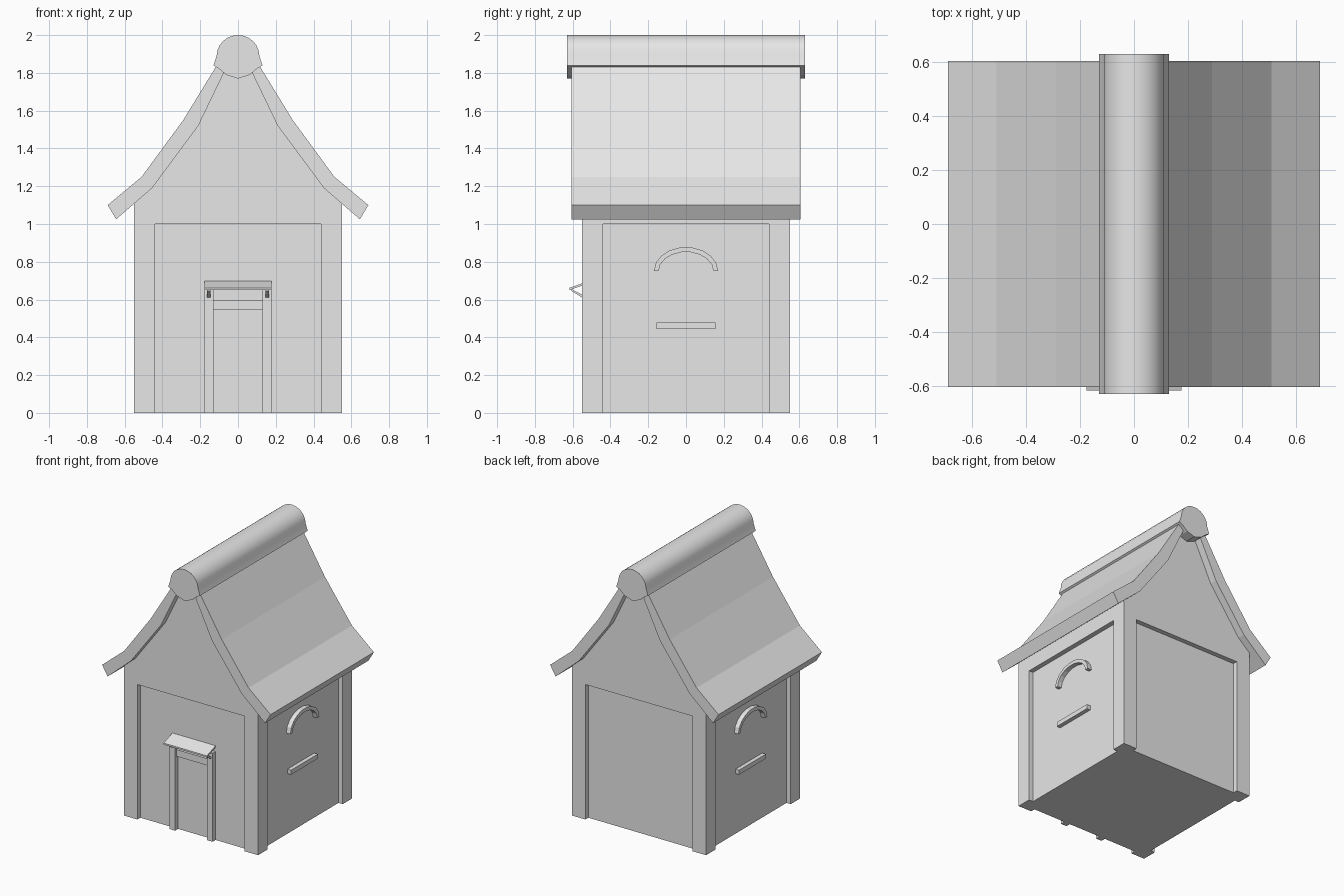
import bpy, bmesh, math
from mathutils import Vector

if "Cube" in bpy.data.objects:
    bpy.data.objects.remove(bpy.data.objects["Cube"], do_unlink=True)

GREY = (0.8, 0.8, 0.8, 1.0)
stone = bpy.data.materials.new("plain_grey")
stone.use_nodes = True
stone.diffuse_color = GREY
stone.node_tree.nodes["Principled BSDF"].inputs["Base Color"].default_value = GREY


def finish(name, bm):
    bmesh.ops.recalc_face_normals(bm, faces=bm.faces[:])
    mesh = bpy.data.meshes.new(name)
    bm.to_mesh(mesh)
    bm.free()
    mesh.materials.append(stone)
    obj = bpy.data.objects.new(name, mesh)
    bpy.context.collection.objects.link(obj)
    return obj


def add_prism(bm, points, start, end, axis="Y"):
    """Extrude a profile: (x, z) points along Y, or (y, z) points along X."""
    if axis == "Y":
        corners = [Vector((a, start, b)) for a, b in points]
        offset = Vector((0, end - start, 0))
    else:
        corners = [Vector((start, a, b)) for a, b in points]
        offset = Vector((end - start, 0, 0))
    base = bm.faces.new([bm.verts.new(c) for c in corners])
    grown = bmesh.ops.extrude_face_region(bm, geom=[base], use_keep_orig=True)
    moved = [g for g in grown["geom"] if isinstance(g, bmesh.types.BMVert)]
    bmesh.ops.translate(bm, verts=moved, vec=offset)


def prism(name, points, start, end, axis="Y"):
    bm = bmesh.new()
    add_prism(bm, points, start, end, axis)
    return finish(name, bm)


def rect(a0, a1, b0, b1):
    return [(a0, b0), (a1, b0), (a1, b1), (a0, b1)]


def mirrored(half):
    """Close a right-hand half profile by mirroring it in x."""
    return half + [(-x, z) for x, z in reversed(half) if x > 0]


WALL, PANEL, INSET = 0.55, 0.44, 0.515

# Roof slope lines: outer from eave to ridge, inner from eave to ridge
outer = [(0.69, 1.10), (0.51, 1.25), (0.29, 1.55), (0.10, 1.86), (0, 1.93)]
inner = [(0.645, 1.025), (0.455, 1.19), (0.21, 1.52), (0.07, 1.81), (0, 1.86)]

# House body with gables, panels sunk into all four sides
body = prism("walls", mirrored([(WALL, 0), (WALL, 1.11)] + inner[1:]), -WALL, WALL)
cut = bmesh.new()
for s in (-1, 1):
    add_prism(cut, rect(-PANEL, PANEL, -0.1, 1), s * INSET, s * 0.8, "Y")
    add_prism(cut, rect(-PANEL, PANEL, -0.1, 1), s * INSET, s * 0.8, "X")
cutter = finish("panel_cutter", cut)
cutter.hide_render = True
mod = body.modifiers.new("panels", "BOOLEAN")
mod.operation = "DIFFERENCE"
mod.solver = "EXACT"
mod.object = cutter
bpy.context.view_layer.update()
cut_mesh = bpy.data.meshes.new_from_object(
    body.evaluated_get(bpy.context.evaluated_depsgraph_get()))
body.modifiers.clear()
body.data = cut_mesh
bpy.data.objects.remove(cutter, do_unlink=True)

# Flared roof as one bent slab
roof_profile = outer + [(-x, z) for x, z in reversed(outer[:-1])]
roof_profile += [(-x, z) for x, z in inner] + list(reversed(inner[:-1]))
prism("roof", roof_profile, -0.605, 0.605)

# Rounded ridge cap with side lips
arc = [(0.113 * math.sin(math.radians(a)), 1.89 + 0.11 * math.cos(math.radians(a)))
       for a in range(0, 91, 15)]
ridge = prism("ridge_cap", mirrored(
    arc + [(0.13, 1.84), (0.10, 1.822), (0.063, 1.79), (0, 1.77)]), -0.63, 0.63)

# Door frame
for side, s in (("left", 1), ("right", -1)):
    prism(f"door_jamb_{side}", rect(*sorted((s * 0.13, s * 0.177)), 0, 0.655),
          -WALL, -INSET + 0.005)
prism("door_lintel", rect(-0.13, 0.13, 0.545, 0.595), -0.535, -INSET + 0.005)

# Sloping door canopy on two slanted braces
prism("door_canopy", [(-0.617, 0.65), (-0.51, 0.688), (-0.51, 0.70), (-0.617, 0.662)],
      -0.177, 0.177, "X")
for side, s in (("left", 1), ("right", -1)):
    prism(f"canopy_brace_{side}",
          [(-0.605, 0.655), (-0.605, 0.645), (-0.51, 0.585), (-0.51, 0.605)],
          s * 0.145, s * 0.163, "X")

# Window arch and sill on each side wall
angles = [math.radians(a) for a in range(0, 181, 20)]


def half_ring(width, height):
    return [(width * math.cos(a), 0.75 + height * math.sin(a)) for a in angles]


for side, s in (("left", 1), ("right", -1)):
    ring = half_ring(0.17, 0.128) + half_ring(0.145, 0.102)[::-1]
    prism(f"window_arch_{side}", ring, s * 0.51, s * 0.548, "X")
    prism(f"window_sill_{side}", rect(-0.157, 0.157, 0.445, 0.478),
          s * 0.51, s * 0.545, "X")

# Smooth only the curved ridge
bpy.ops.object.select_all(action="DESELECT")
ridge.select_set(True)
bpy.context.view_layer.objects.active = ridge
bpy.ops.object.shade_smooth_by_angle(angle=math.radians(20))
